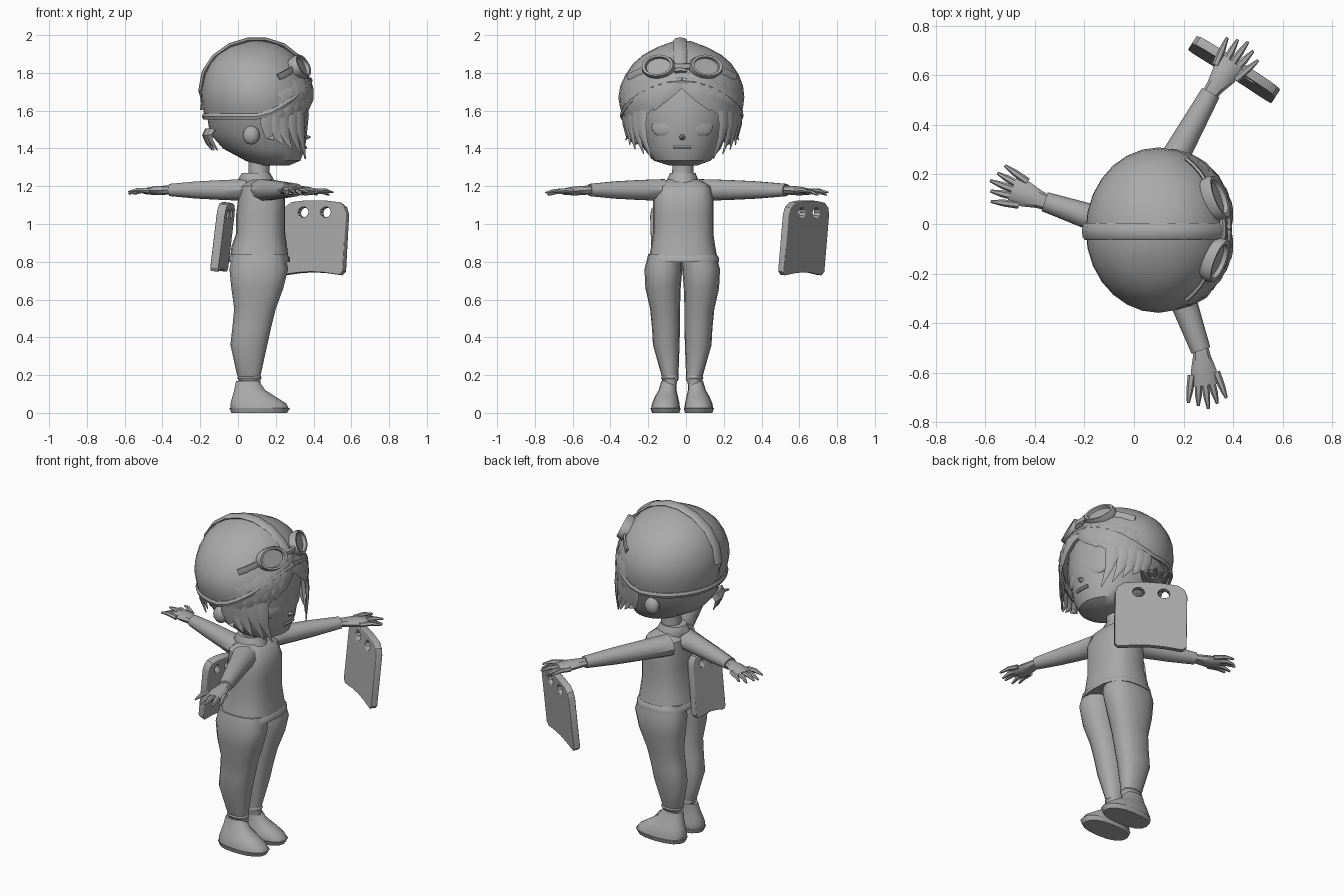
import bpy, bmesh, math, random
from mathutils import Vector, Matrix

if "Cube" in bpy.data.objects:
    bpy.data.objects.remove(bpy.data.objects["Cube"])

random.seed(4)
grey = bpy.data.materials.new("plain grey")
grey.diffuse_color = (0.4, 0.4, 0.4, 1)
grey.use_nodes = True
grey.node_tree.nodes["Principled BSDF"].inputs["Base Color"].default_value = grey.diffuse_color
CY = -0.02  # sideways centre of the figure


def finish(ob, angle=40):
    ob.data.materials.clear()
    ob.data.materials.append(grey)
    bpy.ops.object.select_all(action='DESELECT')
    ob.select_set(True)
    bpy.context.view_layer.objects.active = ob
    bpy.ops.object.shade_smooth_by_angle(angle=math.radians(angle))
    return ob


def skin(name, loops, angle=40):
    """Joins closed loops of points into a capped surface."""
    bm = bmesh.new()
    rows = [[bm.verts.new(p) for p in l] for l in loops]
    n = len(rows[0])
    for a, b in zip(rows, rows[1:]):
        for i in range(n):
            bm.faces.new((a[i], a[(i + 1) % n], b[(i + 1) % n], b[i]))
    bm.faces.new(rows[0][::-1])
    bm.faces.new(rows[-1])
    bmesh.ops.recalc_face_normals(bm, faces=bm.faces)
    me = bpy.data.meshes.new(name)
    bm.to_mesh(me)
    bm.free()
    ob = bpy.data.objects.new(name, me)
    bpy.context.collection.objects.link(ob)
    return finish(ob, angle)


def ring(r, n=20, p=1.0):
    z, x0, x1, y0, y1 = r
    out = []
    for i in range(n):
        a = 2 * math.pi * i / n
        c, s = math.cos(a), math.sin(a)
        c, s = math.copysign(abs(c) ** p, c), math.copysign(abs(s) ** p, s)
        out.append(((x0 + x1) / 2 + c * (x1 - x0) / 2, (y0 + y1) / 2 + s * (y1 - y0) / 2, z))
    return out


def stack(name, rings, n=20, p=1.0):
    return skin(name, [ring(r, n, p) for r in rings])


def tube(name, pts, sizes, up=(0, 0, 1), n=8, angle=40):
    """Oval tube along points; sizes are (half width, half thickness)."""
    pts = [Vector(p) for p in pts]
    loops = []
    for i, (p, (w, h)) in enumerate(zip(pts, sizes)):
        d = (pts[min(i + 1, len(pts) - 1)] - pts[max(i - 1, 0)]).normalized()
        s = d.cross(Vector(up)).normalized()
        t = s.cross(d)
        loops.append([p + s * w * math.cos(2 * math.pi * k / n) + t * h * math.sin(2 * math.pi * k / n)
                      for k in range(n)])
    return skin(name, loops, angle)


def on_surface(rings, z, a, lift=0.0):
    """Point on a ring stack at height z and angle a (0 is the face side)."""
    z = min(max(z, rings[0][0]), rings[-1][0])
    for r, q in zip(rings, rings[1:]):
        if z <= q[0]:
            f = (z - r[0]) / (q[0] - r[0])
            _, x0, x1, y0, y1 = [u + (v - u) * f for u, v in zip(r, q)]
            return Vector(((x0 + x1) / 2 + math.cos(a) * ((x1 - x0) / 2 + lift),
                           (y0 + y1) / 2 + math.sin(a) * ((y1 - y0) / 2 + lift), z))


# head and helmet
HEAD = [(1.31, .12, .27, -.09, .06), (1.335, .04, .33, -.17, .13), (1.40, -.08, .355, -.225, .185),
        (1.48, -.15, .365, -.255, .215), (1.58, -.165, .375, -.30, .26), (1.70, -.17, .36, -.31, .26),
        (1.82, -.13, .32, -.26, .22), (1.90, -.06, .26, -.19, .15), (1.94, .04, .18, -.08, .05)]
CAP = [(1.46, -.14, .36, -.28, .24), (1.52, -.165, .375, -.31, .27), (1.58, -.18, .385, -.34, .295),
       (1.66, -.195, .395, -.36, .31), (1.75, -.192, .385, -.345, .30), (1.80, -.175, .365, -.315, .275),
       (1.85, -.15, .34, -.28, .24), (1.91, -.095, .285, -.21, .17), (1.95, -.02, .22, -.12, .08),
       (1.97, .06, .14, -.06, .02)]
stack("head", HEAD, 24)


def rim(a):
    return 1.57 + 0.19 * max(0.0, math.cos(a)) ** 1.6


loops = []
for t in [0, .12, .25, .4, .55, .7, .82, .92, 1]:
    row = []
    for i in range(28):
        a = 2 * math.pi * i / 28
        row.append(on_surface(CAP, rim(a) + (1.97 - rim(a)) * t, a))
    loops.append(row)
skin("helmet", loops)
band = [on_surface(CAP, rim(a), a, .002) for a in [2 * math.pi * i / 28 for i in range(29)]]
tube("helmet_rim", band, [(.012, .018)] * 29, n=6)

# raised strap running over the crown
strap = [on_surface(CAP, z, math.pi, .004) for z in (1.6, 1.7, 1.8, 1.88, 1.94, 1.97)]
strap += [on_surface(CAP, z, 0, .004) for z in (1.97, 1.94, 1.88, 1.8)]
tube("crown_strap", [(p.x, CY - .01, p.z + .005) for p in strap], [(.035, .013)] * len(strap),
     up=(0.02, 0, 1), n=8)

# goggles
for s in (-1, 1):
    a = s * 0.46
    c = on_surface(CAP, 1.83, a, .004)
    nrm = Vector((math.cos(a * .8), math.sin(a * .8), .45)).normalized()
    u = Vector((0, 0, 1)).cross(nrm).normalized()
    v = nrm.cross(u)
    oval = lambda k, f, o: c + u * .088 * f * math.cos(k) + v * .062 * f * math.sin(k) + nrm * o
    ks = [2 * math.pi * i / 20 for i in range(20)]
    skin("goggle_frame", [[oval(k, f, o) for k in ks] for f, o in
                          ((1, -.03), (1.08, .005), (1, .025), (.82, .023), (.78, .005))])
    tube("goggle_strap", [on_surface(CAP, 1.82 - .015 * i, s * (.72 + i * .14), .002) for i in range(4)],
         [(.01, .022)] * 4, n=6)
tube("goggle_bridge", [on_surface(CAP, 1.835, a, .012) for a in (-.16, 0, .16)], [(.015, .018)] * 3)


# hair strands swept outward from the parting
def strand(name, path, w, th=.014):
    pts = [on_surface(HEAD, z, a, l) for z, a, l in path]
    k = len(pts) - 1
    mid = pts[k // 2] - Vector((.1, CY, pts[k // 2].z))
    sz = [(w * max(.06, (1 - (i / k) ** 2)), th * (1 - .8 * i / k)) for i in range(k + 1)]
    tube(name, pts, sz, up=mid.normalized(), n=6, angle=30)


for s in (-1, 1):
    for i in range(6):
        a0, a1 = .06 + .16 * i, .4 + .18 * i
        z1 = 1.6 - .025 * i
        strand("bangs", [(1.78 - .01 * i, s * a0, .03), (1.73 - .012 * i, s * (a0 * .6 + a1 * .4), .042),
                         (1.67 - .02 * i, s * (a0 * .25 + a1 * .75), .042), (z1, s * (a1 + .1), .035)], .06)
    for i in range(5):
        a = .78 + .16 * i + random.uniform(-.04, .04)
        strand("side_lock", [(1.6, s * a, .03), (1.53, s * (a + .03), .05), (1.46, s * (a + .02), .065),
                             (1.345 + .025 * i, s * (a - .03), .085)], .042)
    # ears
    bpy.ops.mesh.primitive_uv_sphere_add(segments=12, ring_count=8, location=(.07, CY + s * .245, 1.47))
    ear = bpy.context.object
    ear.name = "ear"
    ear.scale = (.045, .035, .05)
    finish(ear)
    # eyes lie on the face
    p = on_surface(HEAD, 1.51, s * .47, -.012)
    bpy.ops.mesh.primitive_uv_sphere_add(segments=14, ring_count=8, location=p, rotation=(0, 0, s * .4))
    eye = bpy.context.object
    eye.name = "eye"
    eye.scale = (.016, .06, .045)
    finish(eye)
# small tuft at the nape
for i in range(3):
    a = math.pi + .12 + .16 * i
    strand("nape_tuft", [(1.5, a, .01), (1.47, a, .04), (1.43, a, .06), (1.39, a + .05, .08)], .04)
tube("mouth", [on_surface(HEAD, 1.405, a, .002) for a in (-.22, -.1, 0, .1, .22)], [(.008, .01)] * 5, n=6)
bpy.ops.mesh.primitive_cone_add(vertices=6, radius1=.02, radius2=.004, depth=.03, location=(.37, CY, 1.46),
                                rotation=(0, 1.57, 0))
bpy.context.object.name = "nose"
finish(bpy.context.object)

# neck, collar, torso and jacket hem
stack("neck", [(1.18, .04, .18, -.09, .05), (1.25, .055, .165, -.075, .04), (1.34, .055, .17, -.07, .04)], 12)
stack("collar", [(1.2, .02, .2, -.11, .075), (1.235, .0, .19, -.1, .065), (1.27, .02, .17, -.085, .05)], 12)
stack("torso", [(.80, -.045, .27, -.2, .17), (.88, -.035, .26, -.185, .155), (.95, -.01, .25, -.175, .145),
                (1.05, -.01, .25, -.175, .145), (1.13, 0, .25, -.175, .145), (1.2, .01, .22, -.165, .135),
                (1.235, .05, .17, -.1, .07)], 20, .75)
stack("hem", [(.80, -.05, .275, -.205, .175), (.82, -.05, .275, -.205, .175), (.835, -.04, .265, -.195, .165)],
      20, .75)

# legs and shoes, mirrored about the centre line
LEG = [(.15, .02, .12, .03, .095), (.2, -.005, .12, .02, .11), (.36, -.04, .155, .014, .155),
       (.45, -.03, .175, .012, .16), (.55, -.02, .2, .012, .17), (.66, -.035, .24, .008, .195),
       (.76, -.045, .265, 0, .2), (.84, -.03, .25, 0, .18)]
CUFF = [(.17, .005, .115, .022, .105), (.185, -.005, .125, .018, .112), (.2, .005, .118, .022, .105)]
SHOE = [(.005, -.03, .25, .02, .15), (.02, -.04, .27, .012, .165), (.05, -.04, .255, .014, .16),
        (.085, -.03, .2, .022, .145), (.12, -.02, .145, .03, .125), (.17, -.01, .11, .03, .11)]
SOLE = [(0, -.035, .26, .015, .16), (.025, -.045, .275, .008, .168)]
for s in (-1, 1):
    for name, part in (("leg", LEG), ("leg_cuff", CUFF), ("shoe", SHOE), ("sole", SOLE)):
        stack(name, [(z, a, b, *sorted((CY + s * c, CY + s * d))) for z, a, b, c, d in part], 16, .85)


# arms with hands
def arm(start, wrist, tip):
    a, w, t = (Vector(p) for p in (start, wrist, tip))
    tube("sleeve", [a, a.lerp(w, .3), a.lerp(w, .65), w], [(.075, .06), (.06, .056), (.05, .048), (.04, .034)], n=10)
    d = t - w
    tube("palm", [w - d * .1, w + d * .1, w + d * .35, w + d * .6],
         [(.03, .022), (.036, .024), (.052, .024), (.052, .016)], n=8)
    side = d.cross(Vector((0, 0, 1))).normalized()
    for i in range(5):
        o = (i - 2) * .025
        base = w + d * (.52 if abs(i - 2) < 2 else .4) + side * o
        end = w + d * (1 - .07 * abs(i - 2)) + side * o * 1.55 - Vector((0, 0, .012 * (i % 2)))
        tube("finger", [base, base.lerp(end, .55) + Vector((0, 0, .008)), end],
             [(.016, .014), (.014, .012), (.006, .005)], n=6)


arm((.06, .08, 1.18), (.31, .53, 1.18), (.46, .735, 1.165))
arm((.13, -.12, 1.18), (.27, -.51, 1.18), (.30, -.745, 1.165))
arm((.06, -.05, 1.18), (-.36, .09, 1.18), (-.58, .175, 1.17))


# flat carried panels with two grip holes
def panel(name, centre, across, tilt, hw, hh, thick):
    cu = bpy.data.curves.new(name, 'CURVE')
    cu.dimensions = '2D'
    cu.fill_mode = 'BOTH'
    cu.extrude = thick
    cu.bevel_depth = .005
    outline = [(-1, -.9), (-.9, -.98), (-.4, -.92), (0, -.9), (.4, -.92), (.9, -.98), (1, -.9),
               (1, .65), (.93, .83), (.75, .95), (.3, 1), (-.3, 1), (-.75, .95), (-.93, .83), (-1, .65)]
    holes = [[(c + .2 * math.cos(k * math.pi / 5), .7 + .17 * math.sin(k * math.pi / 5)) for k in range(10)]
             for c in (-.36, .36)]
    for pts in [outline] + holes:
        sp = cu.splines.new('POLY')
        sp.points.add(len(pts) - 1)
        for q, (x, y) in zip(sp.points, pts):
            q.co = (x * hw, y * hh, 0, 1)
        sp.use_cyclic_u = True
    ob = bpy.data.objects.new(name, cu)
    bpy.context.collection.objects.link(ob)
    u = Vector(across).normalized()
    n = u.cross(Vector((tilt[0], tilt[1], 1))).normalized()
    ob.matrix_world = Matrix.Translation(centre) @ Matrix((u, n.cross(u), n)).transposed().to_4x4()
    bpy.ops.object.select_all(action='DESELECT')
    ob.select_set(True)
    bpy.context.view_layer.objects.active = ob
    bpy.ops.object.convert(target='MESH')
    finish(bpy.context.object, 30)


panel("carried_panel", (.405, .625, .925), (.84, -.54, 0), (.06, .08), .195, .195, .014)
panel("back_panel", (-.08, -.08, .93), (.25, .97, 0), (.12, -.03), .1, .18, .018)
